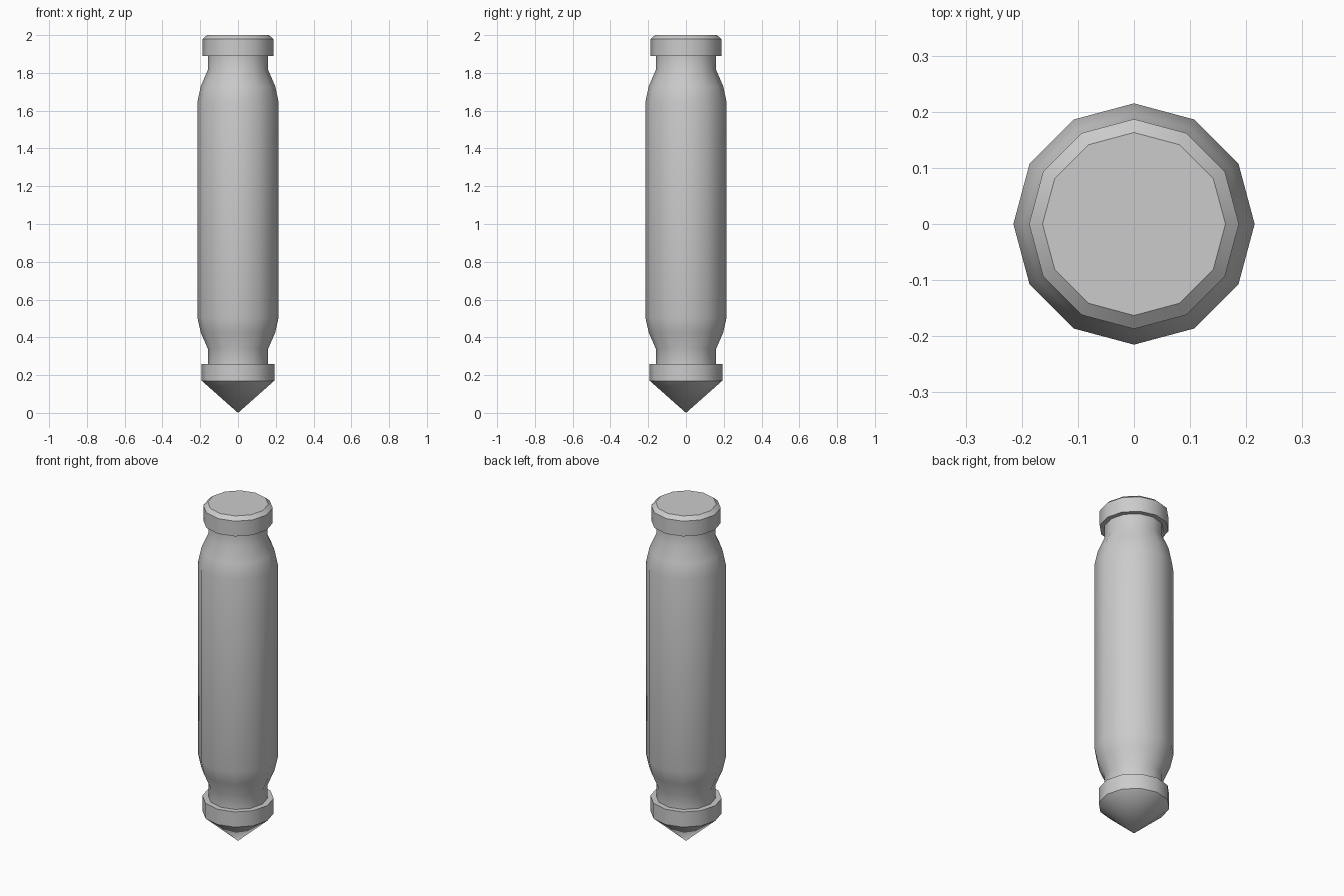
import bpy
import bmesh
import math

SIDES = 12

cube = bpy.data.objects.get("Cube")
if cube:
    bpy.data.objects.remove(cube, do_unlink=True)

grey = bpy.data.materials.new("plain_grey")
grey.use_nodes = True
colour = (0.6, 0.6, 0.6, 1)
grey.diffuse_color = colour
grey.node_tree.nodes["Principled BSDF"].inputs["Base Color"].default_value = colour


def lathe(name, profile):
    """Turn a bottom-to-top (radius, height) profile into a closed solid."""
    bm = bmesh.new()
    rings = []
    for r, z in profile:
        count = SIDES if r > 0 else 1
        rings.append([bm.verts.new((r * math.cos(math.tau * i / SIDES),
                                    r * math.sin(math.tau * i / SIDES), z))
                      for i in range(count)])
    for low, high in zip(rings, rings[1:]):
        for i in range(SIDES):
            j = (i + 1) % SIDES
            if len(low) == 1:
                bm.faces.new((low[0], high[j], high[i]))
            else:
                bm.faces.new((low[i], low[j], high[j], high[i]))
    for ring in (rings[0], rings[-1]):
        if len(ring) > 1:
            bm.faces.new(ring)
    bmesh.ops.recalc_face_normals(bm, faces=bm.faces)
    mesh = bpy.data.meshes.new(name)
    bm.to_mesh(mesh)
    bm.free()
    mesh.materials.append(grey)
    obj = bpy.data.objects.new(name, mesh)
    bpy.context.collection.objects.link(obj)
    bpy.ops.object.select_all(action='DESELECT')
    obj.select_set(True)
    bpy.context.view_layer.objects.active = obj
    bpy.ops.object.shade_smooth_by_angle(angle=math.radians(38))
    return obj


# Pointed foot with its collar
lathe("pointed_foot", [(0, 0), (0.192, 0.17), (0.192, 0.26)])

# Long barrel with a narrow neck at each end
lathe("barrel", [(0.16, 0.26), (0.16, 0.34), (0.197, 0.425), (0.215, 0.505),
                 (0.215, 1.645), (0.197, 1.73), (0.16, 1.815), (0.16, 1.89)])

# Chamfered cap
lathe("cap", [(0.187, 1.89), (0.187, 1.98), (0.163, 2.0)])
